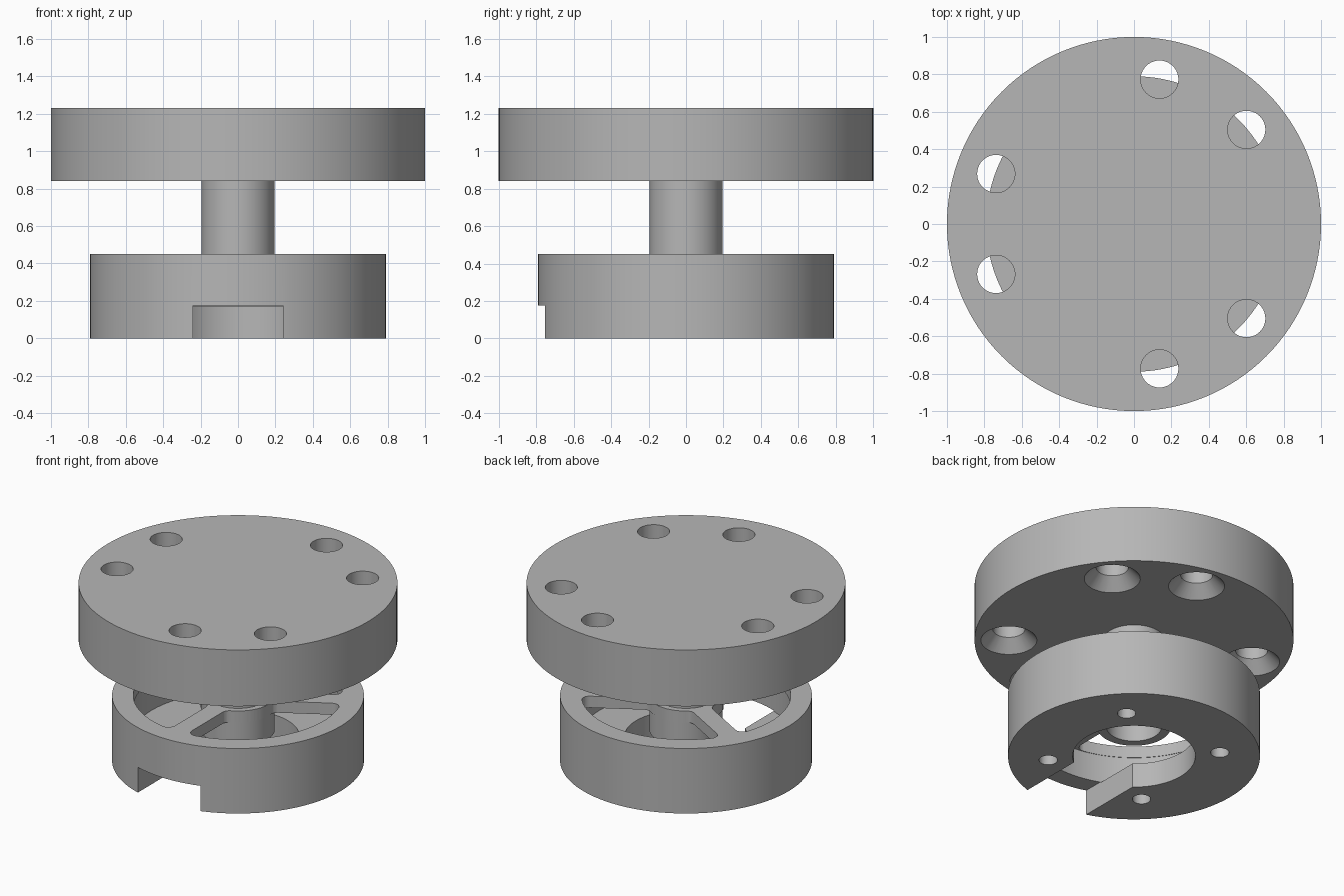
import bpy, bmesh, math
from mathutils import Matrix

if "Cube" in bpy.data.objects:
    bpy.data.objects.remove(bpy.data.objects["Cube"])

SEG = 96
grey = bpy.data.materials.new("plain_grey")
grey.diffuse_color = (0.47, 0.47, 0.47, 1)
grey.use_nodes = True
grey.node_tree.nodes["Principled BSDF"].inputs["Base Color"].default_value = grey.diffuse_color


def make(name, bm):
    bmesh.ops.recalc_face_normals(bm, faces=bm.faces[:])
    me = bpy.data.meshes.new(name)
    bm.to_mesh(me)
    bm.free()
    ob = bpy.data.objects.new(name, me)
    bpy.context.collection.objects.link(ob)
    me.materials.append(grey)
    return ob


def lathe(name, profile, seg=SEG, at=(0, 0)):
    """Spin an (r, z) profile, whose ends lie on the axis, into a solid."""
    bm = bmesh.new()
    vs = [bm.verts.new((r, 0, z)) for r, z in profile]
    es = [bm.edges.new(p) for p in zip(vs, vs[1:])]
    bmesh.ops.spin(bm, geom=vs + es, cent=(0, 0, 0), axis=(0, 0, 1),
                   angle=2 * math.pi, steps=seg, use_duplicate=False)
    bmesh.ops.remove_doubles(bm, verts=bm.verts[:], dist=1e-5)
    bmesh.ops.translate(bm, verts=bm.verts[:], vec=(at[0], at[1], 0))
    return make(name, bm)


def prism(name, outline, z0, z1):
    bm = bmesh.new()
    face = bm.faces.new([bm.verts.new((x, y, z0)) for x, y in outline])
    ext = bmesh.ops.extrude_face_region(bm, geom=[face])["geom"]
    bmesh.ops.translate(bm, vec=(0, 0, z1 - z0),
                        verts=[g for g in ext if isinstance(g, bmesh.types.BMVert)])
    return make(name, bm)


def cut(ob, cutters):
    for c in cutters:
        m = ob.modifiers.new("cut", "BOOLEAN")
        m.operation, m.solver, m.object = "DIFFERENCE", "EXACT", c
    bpy.context.view_layer.update()
    dg = bpy.context.evaluated_depsgraph_get()
    me = bpy.data.meshes.new_from_object(ob.evaluated_get(dg))
    ob.modifiers.clear()
    ob.data = me
    for c in cutters:
        bpy.data.objects.remove(c)


def smooth(ob):
    bpy.ops.object.select_all(action="DESELECT")
    ob.select_set(True)
    bpy.context.view_layer.objects.active = ob
    bpy.ops.object.shade_smooth_by_angle(angle=math.radians(30))


def polar(r, deg):
    a = math.radians(deg)
    return r * math.cos(a), r * math.sin(a)


def arc(c, r, a0, a1, n):
    return [(c[0] + p[0], c[1] + p[1]) for p in
            (polar(r, a0 + (a1 - a0) * i / n) for i in range(n + 1))]


def window_outline(ri, ro, w, f):
    """Filleted opening between two spokes, at 0 and 120 degrees."""
    b = math.degrees(math.asin((w + f) / (ri + f)))
    a = math.degrees(math.asin((w + f) / (ro - f)))
    half = arc(polar(ri + f, b), f, b - 180, -90, 5)
    half += arc(polar(ro - f, a), f, -90, a, 5)
    half += arc((0, 0), ro, a, 60, 14)[1:]
    inner = arc((0, 0), ri, 60, b, 6)[:-1]
    half = inner + half
    # mirror about the 60 degree line
    c, s = math.cos(math.radians(120)), math.sin(math.radians(120))
    other = [(c * x + s * y, s * x - c * y) for x, y in half]
    return half + other[::-1][1:-1]


# Upper disc with six holes countersunk from below
upper_disc = lathe("upper_disc", [(0, 0.84), (1, 0.84), (1, 1.23), (0, 1.23)], 128)
screws = []
for mid in (60, 180, 300):
    for d in (-20, 20):
        screws.append(lathe("screw_cutter", [
            (0, 0.8), (0.176, 0.8), (0.176, 0.84), (0.101, 0.92), (0.101, 1.3), (0, 1.3)],
            40, polar(0.785, mid + d)))
cut(upper_disc, screws)

# Stem between disc and base
stem = lathe("stem", [(0, 0.40), (0.195, 0.40), (0.195, 0.86), (0, 0.86)], 64)

# Hollow base: rim, floor ring, thin web and central hub with a recess
base = lathe("base", [
    (0, 0.45), (0.79, 0.45), (0.79, 0), (0.385, 0), (0.385, 0.17), (0.66, 0.17),
    (0.66, 0.37), (0.23, 0.37), (0.23, 0.21), (0.172, 0.21), (0.172, 0.35), (0, 0.35)])
cutters = []
# Three windows leave spokes at 30, 150 and 270 degrees
for k in range(3):
    win = prism("window_cutter", window_outline(0.234, 0.657, 0.065, 0.05), 0.3, 0.5)
    win.data.transform(Matrix.Rotation(math.radians(30 + 120 * k), 4, "Z"))
    cutters.append(win)
# Front notch through the floor and rim
cutters.append(prism("notch_cutter", [(-0.24, -1), (0.24, -1), (0.24, -0.25), (-0.24, -0.25)],
                     -0.1, 0.175))
# Four small floor holes
for k in range(4):
    cutters.append(lathe("floor_hole_cutter", [(0, -0.1), (0.058, -0.1), (0.058, 0.25), (0, 0.25)],
                         28, polar(0.54, 45 + 90 * k)))
cut(base, cutters)

for ob in (upper_disc, stem, base):
    smooth(ob)
